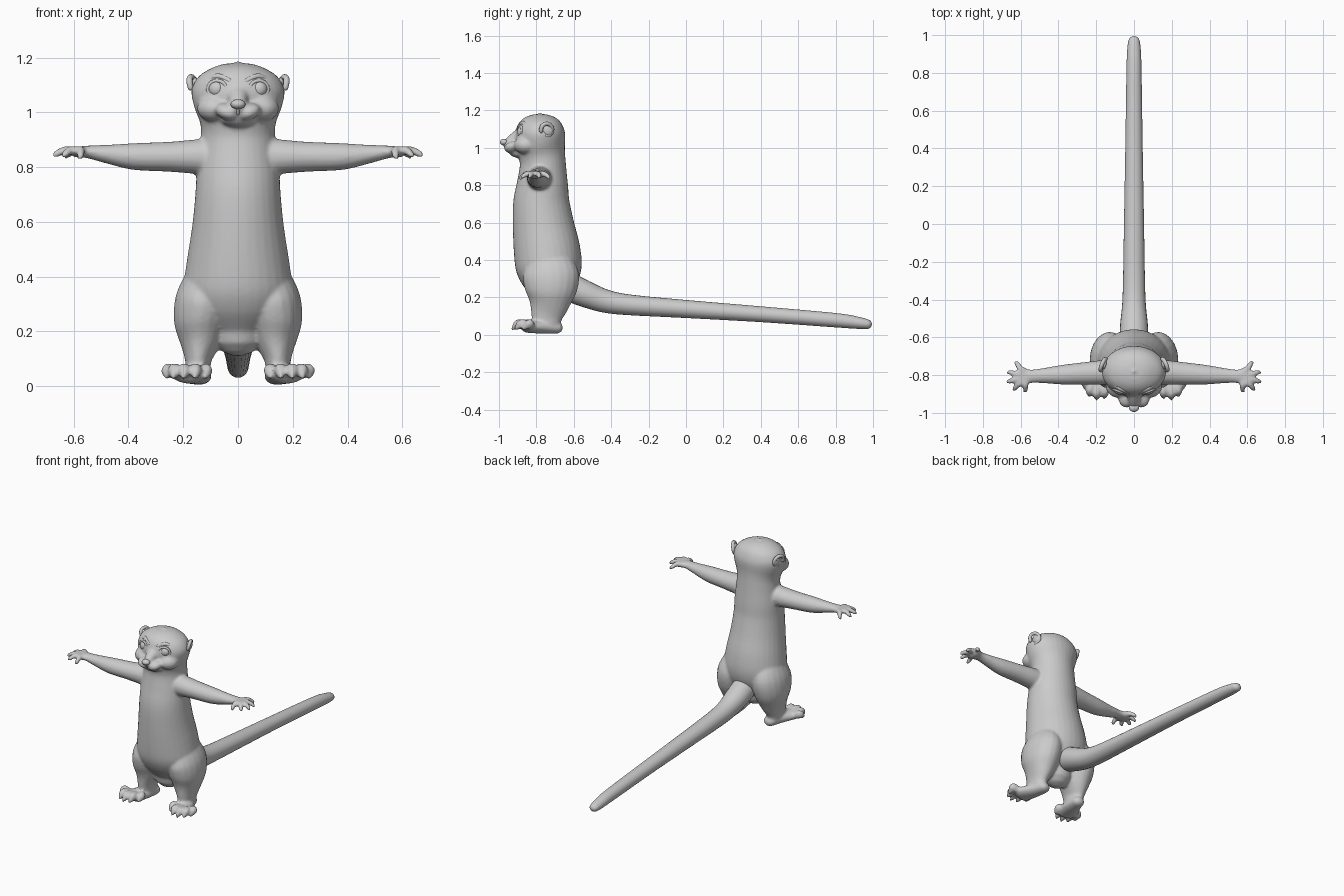
import bpy, bmesh, math
from mathutils import Vector, Matrix

if "Cube" in bpy.data.objects:
    bpy.data.objects.remove(bpy.data.objects["Cube"])

fur = bpy.data.materials.new("fur_grey")
fur.use_nodes = True
GREY = (0.6, 0.6, 0.6, 1)
fur.diffuse_color = GREY
fur.node_tree.nodes["Principled BSDF"].inputs["Base Color"].default_value = GREY


def finish(name, bm):
    bmesh.ops.recalc_face_normals(bm, faces=bm.faces[:])
    mesh = bpy.data.meshes.new(name)
    bm.to_mesh(mesh)
    bm.free()
    mesh.materials.append(fur)
    for p in mesh.polygons:
        p.use_smooth = True
    ob = bpy.data.objects.new(name, mesh)
    bpy.context.collection.objects.link(ob)
    return ob


def spline(keys, steps):
    """Catmull-Rom through tuples of any length."""
    out = []
    for i in range(len(keys) - 1):
        a, b = keys[max(i - 1, 0)], keys[i]
        c, d = keys[i + 1], keys[min(i + 2, len(keys) - 1)]
        for s in range(steps):
            t = s / steps
            out.append([0.5 * (2 * q + (r - p) * t + (2*p - 5*q + 4*r - w) * t*t
                               + (3*q - p - 3*r + w) * t**3)
                        for p, q, r, w in zip(a, b, c, d)])
    return out + [list(keys[-1])]


def tube(bm, keys, ref=(0, 0, 1), steps=4, sides=20):
    """Round-ended tube; each key is x, y, z, side radius, ref radius."""
    rows = spline(keys, steps)
    pts = [Vector(r[:3]) for r in rows]
    rings = []
    last = len(rows) - 1
    for i, (p, r) in enumerate(zip(pts, rows)):
        t = (pts[min(i + 1, last)] - pts[max(i - 1, 0)]).normalized()
        s = t.cross(Vector(ref)).normalized()
        u = s.cross(t)
        ring = [(p, r[3], r[4], s, u)]
        if i in (0, last):
            e = (-t if i == 0 else t) * min(r[3], r[4])
            caps = [(p + e * math.sin(a), r[3] * math.cos(a), r[4] * math.cos(a), s, u)
                    for a in (0.5, 1.0, 1.4)]
            ring = caps[::-1] + ring if i == 0 else ring + caps
        rings += ring
    loops = [[bm.verts.new(p + s * a * math.cos(k * math.tau / sides)
                           + u * b * math.sin(k * math.tau / sides))
              for k in range(sides)] for p, a, b, s, u in rings]
    for m, n in zip(loops, loops[1:]):
        for k in range(sides):
            j = (k + 1) % sides
            bm.faces.new((m[k], m[j], n[j], n[k]))
    bm.faces.new(loops[0])
    bm.faces.new(loops[-1])


def ball(bm, loc, size, rot=(0, 0, 0)):
    m = Matrix.LocRotScale(Vector(loc), None, None)
    for axis, a in zip("XYZ", rot):
        m = m @ Matrix.Rotation(a, 4, axis)
    bmesh.ops.create_uvsphere(bm, u_segments=24, v_segments=14, radius=1,
                              matrix=m @ Matrix.Diagonal((*size, 1)))


def fuse(ob, voxel, smooth):
    """Blend overlapping shapes into one skin."""
    r = ob.modifiers.new("fuse", "REMESH")
    r.mode, r.voxel_size, r.use_smooth_shade = "VOXEL", voxel, True
    s = ob.modifiers.new("soften", "SMOOTH")
    s.factor, s.iterations = 0.5, smooth


# Torso, neck and skull as one column
body = bmesh.new()
tube(body, [(0, -.73, .20, .10, .09), (0, -.73, .27, .17, .145),
            (0, -.733, .35, .198, .175), (0, -.743, .45, .188, .178),
            (0, -.762, .58, .168, .165), (0, -.773, .70, .156, .152),
            (0, -.768, .80, .150, .138), (0, -.765, .90, .137, .124),
            (0, -.770, .96, .138, .124), (0, -.778, 1.02, .160, .132),
            (0, -.780, 1.08, .170, .133), (0, -.780, 1.13, .145, .115),
            (0, -.780, 1.16, .100, .085), (0, -.780, 1.176, .055, .045),
            (0, -.780, 1.18, .01, .01)], ref=(0, 1, 0), sides=32)

for s in (1, -1):
    # Arm, palm and fingers
    tube(body, [(s*.07, -.785, .835, .065, .075), (s*.15, -.785, .838, .066, .064),
                (s*.25, -.79, .838, .060, .055), (s*.38, -.798, .839, .052, .049),
                (s*.48, -.803, .848, .040, .034), (s*.55, -.806, .856, .036, .023),
                (s*.59, -.808, .855, .054, .020)])
    for x, y, z in ((.575, -.882, .835), (.633, -.872, .84), (.664, -.835, .842),
                    (.660, -.785, .842), (.622, -.735, .838)):
        tube(body, [(s*.575, -.808 + (y + .808)*.35, .857, .019, .017),
                    (s*(x*.6 + .23), y*.6 - .323, .862, .016, .016),
                    (s*x, y, z + .006, .013, .012),
                    (s*(x + .011), y*1.006, z - .006, .004, .005)], sides=12)
    # Thigh and shin
    tube(body, [(s*.11, -.73, .40, .08, .12), (s*.125, -.722, .32, .102, .150),
                (s*.135, -.723, .24, .100, .140), (s*.138, -.730, .17, .080, .110),
                (s*.145, -.743, .10, .050, .085), (s*.145, -.745, .06, .045, .075)],
         ref=(0, 1, 0))
    # Foot and toes
    tube(body, [(s*.135, -.69, .038, .040, .032), (s*.150, -.76, .042, .052, .036),
                (s*.178, -.845, .042, .068, .032)])
    for x, y in ((.116, -.868), (.155, -.905), (.197, -.912), (.234, -.896),
                 (.258, -.855)):
        tube(body, [(s*(.165 + (x - .165)*.6), -.83, .045, .022, .024),
                    (s*x, y + .02, .060, .022, .025), (s*x, y, .045, .018, .019),
                    (s*(x + .003), y - .018, .030, .006, .008)], sides=12)
    # Cheek and upper lip lobe
    ball(body, (s*.085, -.855, 1.015), (.065, .065, .05))
    ball(body, (s*.036, -.925, 1.002), (.048, .048, .030), (.15, s*-.3, 0))
# Chin and muzzle bridge
ball(body, (0, -.890, .972), (.062, .055, .026))
tube(body, [(0, -.86, 1.085, .045, .04), (0, -.925, 1.045, .034, .030),
            (0, -.955, 1.022, .026, .024)])
fuse(finish("body", body), .008, 5)

# Tail with flared root
tail = bmesh.new()
tube(tail, [(0, -.60, .245, .075, .075), (0, -.53, .215, .073, .070),
            (0, -.43, .180, .063, .062), (0, -.30, .160, .058, .055),
            (0, 0, .138, .053, .048), (0, .40, .110, .046, .042),
            (0, .80, .078, .040, .038), (0, .92, .064, .036, .032),
            (0, .968, .057, .030, .026)], sides=24, steps=6)
finish("tail", tail)

# Nose with a small stem
nose = bmesh.new()
ball(nose, (0, -.972, 1.030), (.027, .023, .018))
tube(nose, [(0, -.972, 1.02, .008, .008), (0, -.962, .995, .005, .006)], ref=(0, 1, 0))
finish("nose", nose)

for s, side in ((1, "left"), (-1, "right")):
    # Eyeball with rim of lids and brow
    eye = bmesh.new()
    ball(eye, (s*.076, -.875, 1.085), (.031, .028, .031))
    finish(side + "_eye", eye)
    lids = bmesh.new()
    ring = [(s*(.076 + .034*math.cos(a)), -.887 + .012*math.cos(a), 1.085 + .031*math.sin(a),
             .007, .007) for a in [i*math.tau/10 for i in range(11)]]
    tube(lids, ring, ref=(0, 1, .01), steps=2, sides=8)
    tube(lids, [(s*.03, -.893, 1.115, .009, .009), (s*.075, -.870, 1.132, .011, .011),
                (s*.118, -.845, 1.108, .009, .009)], sides=10)
    finish(side + "_eyelids", lids)
    # Ear: cupped rim around a flat inner disc
    ear = bmesh.new()
    rim = [(s*(.163 + .008*math.sin(a) - .012*math.cos(a)), -.745 + .030*math.cos(a),
            1.097 + .032*math.sin(a), .011, .011) for a in [i*.55 - 1.6 for i in range(10)]]
    tube(ear, rim, ref=(s, 0, .01), steps=2, sides=10)
    ball(ear, (s*.156, -.74, 1.095), (.014, .030, .032))
    finish(side + "_ear", ear)
